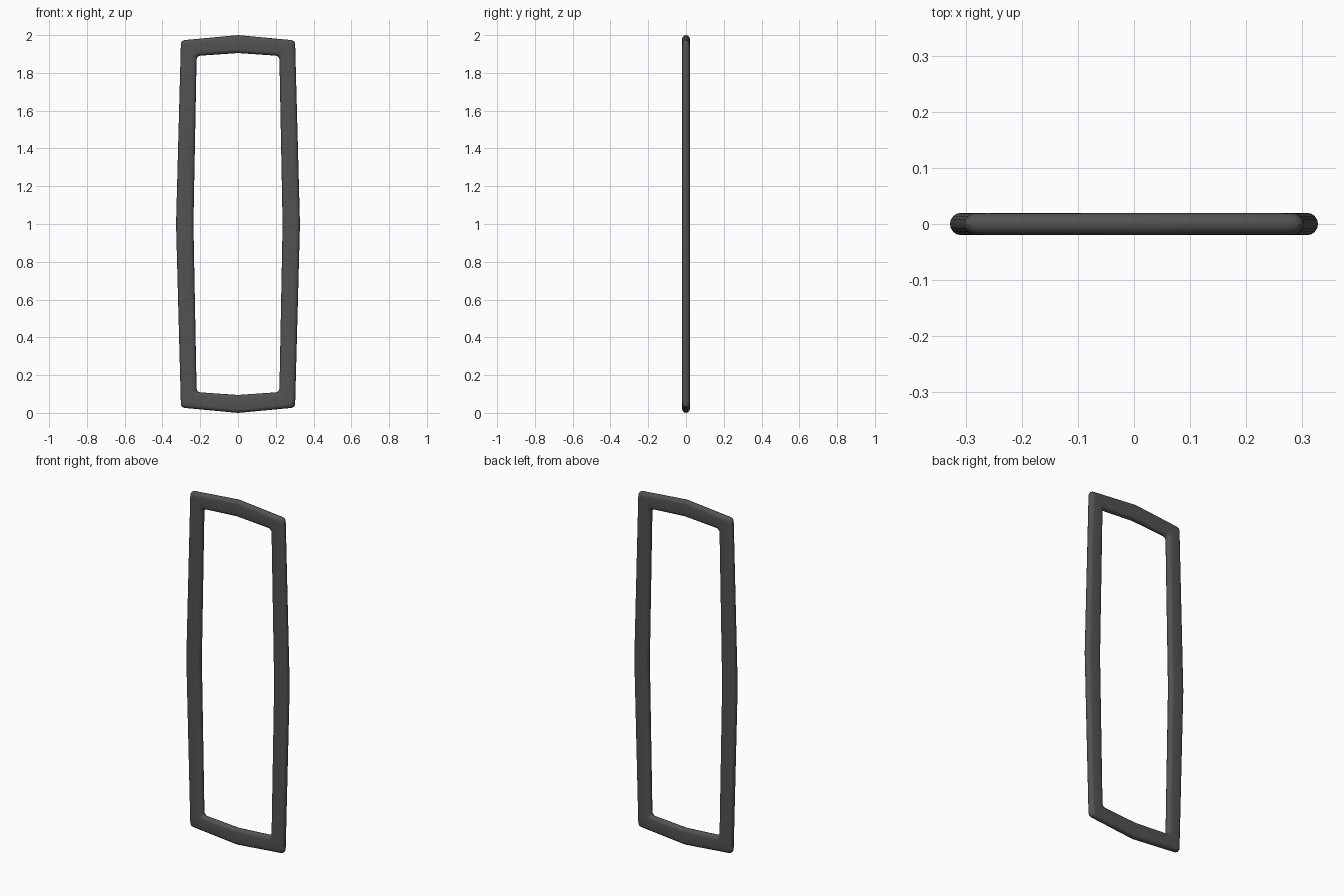
import bpy, bmesh, math
from mathutils import Vector

if "Cube" in bpy.data.objects:
    bpy.data.objects.remove(bpy.data.objects["Cube"])

HALF_DEPTH = 0.02    # half thickness, also the edge rounding radius
CORNER_STEPS = 4


def outline(mid_x, corner_x, corner_z, mid_z, r):
    """Bowed eight-point outline with rounded corners, centred on zero."""
    keys = [Vector((mid_x, 0)), Vector((corner_x, corner_z)), Vector((0, mid_z)),
            Vector((-corner_x, corner_z)), Vector((-mid_x, 0)),
            Vector((-corner_x, -corner_z)), Vector((0, -mid_z)),
            Vector((corner_x, -corner_z))]
    pts = []
    for i, p in enumerate(keys):
        if i % 2 == 0:
            pts.append(p)
            continue
        a = p + (keys[i - 1] - p).normalized() * r
        b = p + (keys[(i + 1) % 8] - p).normalized() * r
        for k in range(CORNER_STEPS + 1):
            t = k / CORNER_STEPS
            pts.append(a * (1 - t) ** 2 + p * 2 * t * (1 - t) + b * t * t)
    return pts


outer = outline(0.328, 0.302, 0.972, 1.0, 0.022)
inner = outline(0.236, 0.219, 0.890, 0.905, 0.022)

# Bar section: (distance from the nearer edge, depth, which edge), rounded both sides
arc = [math.radians(-90 + 22.5 * k) for k in range(9)]
section = [(HALF_DEPTH * (1 - math.cos(a)), HALF_DEPTH * math.sin(a), 1) for a in arc]
section += [(d, -y, 0) for d, y, _ in section]

# Sweep the section around the frame
bm = bmesh.new()
rings = []
for o, i in zip(outer, inner):
    width = min(abs(o.x - i.x) if abs(o.x) > 0.1 else 9,
                abs(o.y - i.y) if abs(o.y) > 0.1 else 9)
    ring = []
    for d, y, on_outer in section:
        f = d / width
        p = o.lerp(i, f) if on_outer else i.lerp(o, f)
        ring.append(bm.verts.new((p.x, y, p.y + 1.0)))
    rings.append(ring)
for n, ring in enumerate(rings):
    nxt = rings[(n + 1) % len(rings)]
    for k in range(len(section)):
        j = (k + 1) % len(section)
        bm.faces.new((ring[k], nxt[k], nxt[j], ring[j]))
bmesh.ops.recalc_face_normals(bm, faces=bm.faces)
mesh = bpy.data.meshes.new("frame")
bm.to_mesh(mesh)
bm.free()

frame = bpy.data.objects.new("frame", mesh)
bpy.context.collection.objects.link(frame)
grey = bpy.data.materials.new("dark grey")
grey.diffuse_color = (0.085, 0.085, 0.088, 1)
grey.use_nodes = True
grey.node_tree.nodes["Principled BSDF"].inputs["Base Color"].default_value = grey.diffuse_color
mesh.materials.append(grey)

# Smooth rounded edges
bpy.context.view_layer.objects.active = frame
frame.select_set(True)
bpy.ops.object.shade_smooth_by_angle(angle=math.radians(30))
